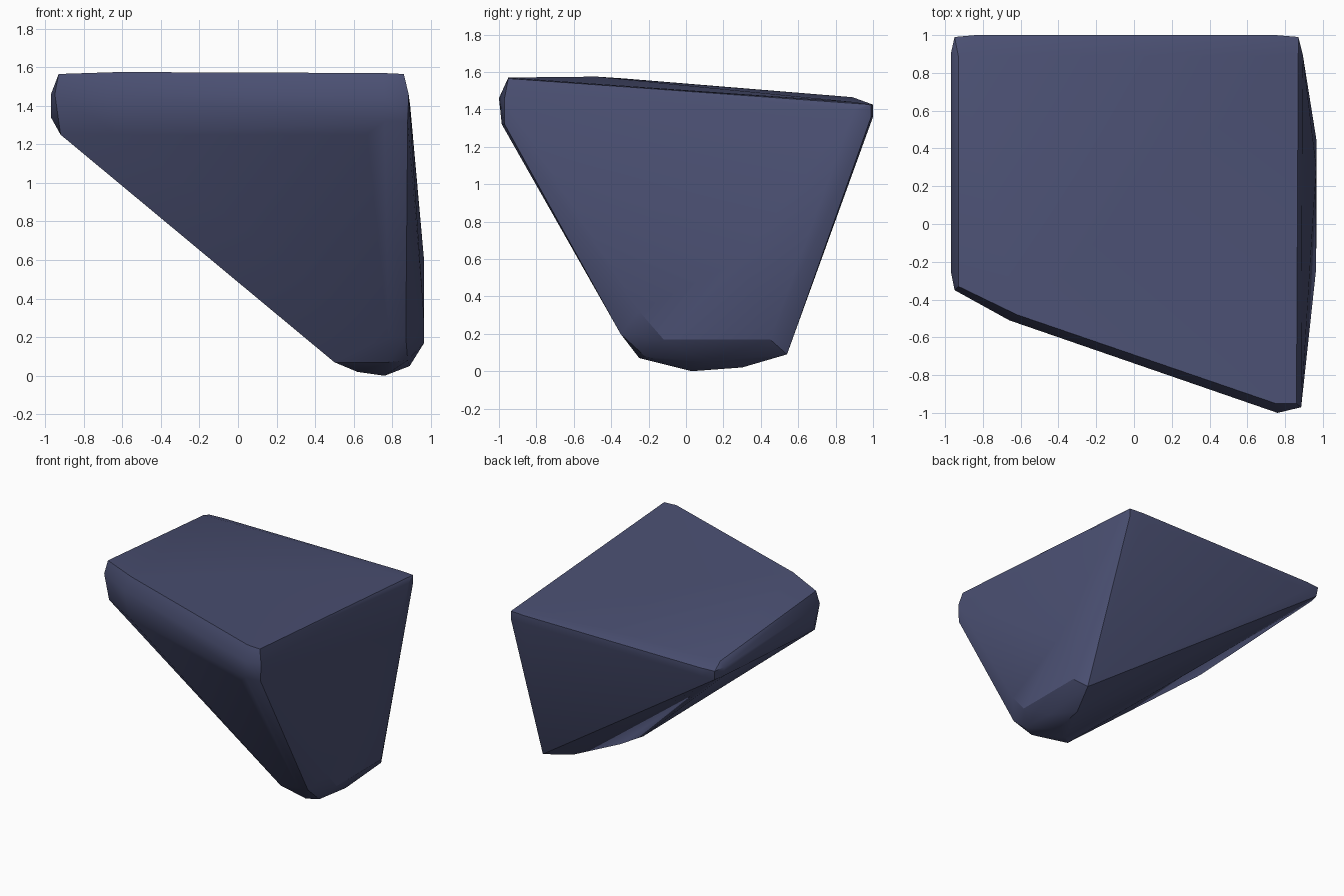
import bpy, bmesh

# Corner clusters of the chiselled rock (x, y, z)
corners = {
    "front_right_top": [(0.86, -0.95, 1.565), (0.75, -0.95, 1.57), (0.885, -0.97, 1.46),
                        (0.76, -1.0, 1.46), (0.88, -0.97, 1.32), (0.76, -0.985, 1.32),
                        (0.67, -0.92, 1.25)],
    "front_left_top": [(-0.62, -0.48, 1.575), (-0.93, -0.33, 1.565), (-0.66, -0.51, 1.46),
                       (-0.95, -0.35, 1.46), (-0.97, -0.25, 1.46), (-0.97, -0.25, 1.34),
                       (-0.62, -0.5, 1.25), (-0.92, -0.33, 1.25)],
    "back_left_top": [(-0.93, 0.89, 1.465), (-0.97, 0.9, 1.43), (-0.95, 0.99, 1.425),
                      (-0.84, 1.0, 1.425), (-0.97, 0.9, 1.36), (-0.84, 1.0, 1.36),
                      (-0.94, 0.98, 1.35)],
    "back_right_top": [(0.85, 0.89, 1.44), (0.87, 0.99, 1.425), (0.75, 1.0, 1.425),
                       (0.75, 1.0, 1.36), (0.87, 0.99, 1.36), (0.893, 0.9, 1.4)],
    "foot": [(0.965, -0.12, 0.17), (0.965, 0.45, 0.17), (0.963, -0.25, 0.32),
             (0.965, 0.3, 0.6), (0.87, -0.35, 0.2), (0.78, -0.35, 0.2),
             (0.78, -0.25, 0.07), (0.88, -0.22, 0.08), (0.5, -0.17, 0.07),
             (0.62, -0.05, 0.02), (0.76, 0.03, 0.0), (0.8, 0.3, 0.02),
             (0.89, 0.1, 0.05), (0.9, 0.54, 0.09)],
}

# Wrap the corners in a convex skin
bm = bmesh.new()
for cluster in corners.values():
    for co in cluster:
        bm.verts.new(co)
hull = bmesh.ops.convex_hull(bm, input=bm.verts)
loose = [v for v in bm.verts if not v.link_faces]
bmesh.ops.delete(bm, geom=loose, context='VERTS')
bmesh.ops.recalc_face_normals(bm, faces=bm.faces)

mesh = bpy.data.meshes.new("rock")
bm.to_mesh(mesh)
bm.free()
rock = bpy.data.objects.new("rock", mesh)
bpy.context.collection.objects.link(rock)

# Slate blue stone
stone = bpy.data.materials.new("slate_stone")
stone.diffuse_color = (0.07, 0.08, 0.17, 1)
mesh.materials.append(stone)

# Smooth facets, crisp main edges
bpy.context.view_layer.objects.active = rock
rock.select_set(True)
bpy.ops.object.shade_smooth_by_angle(angle=0.52)
